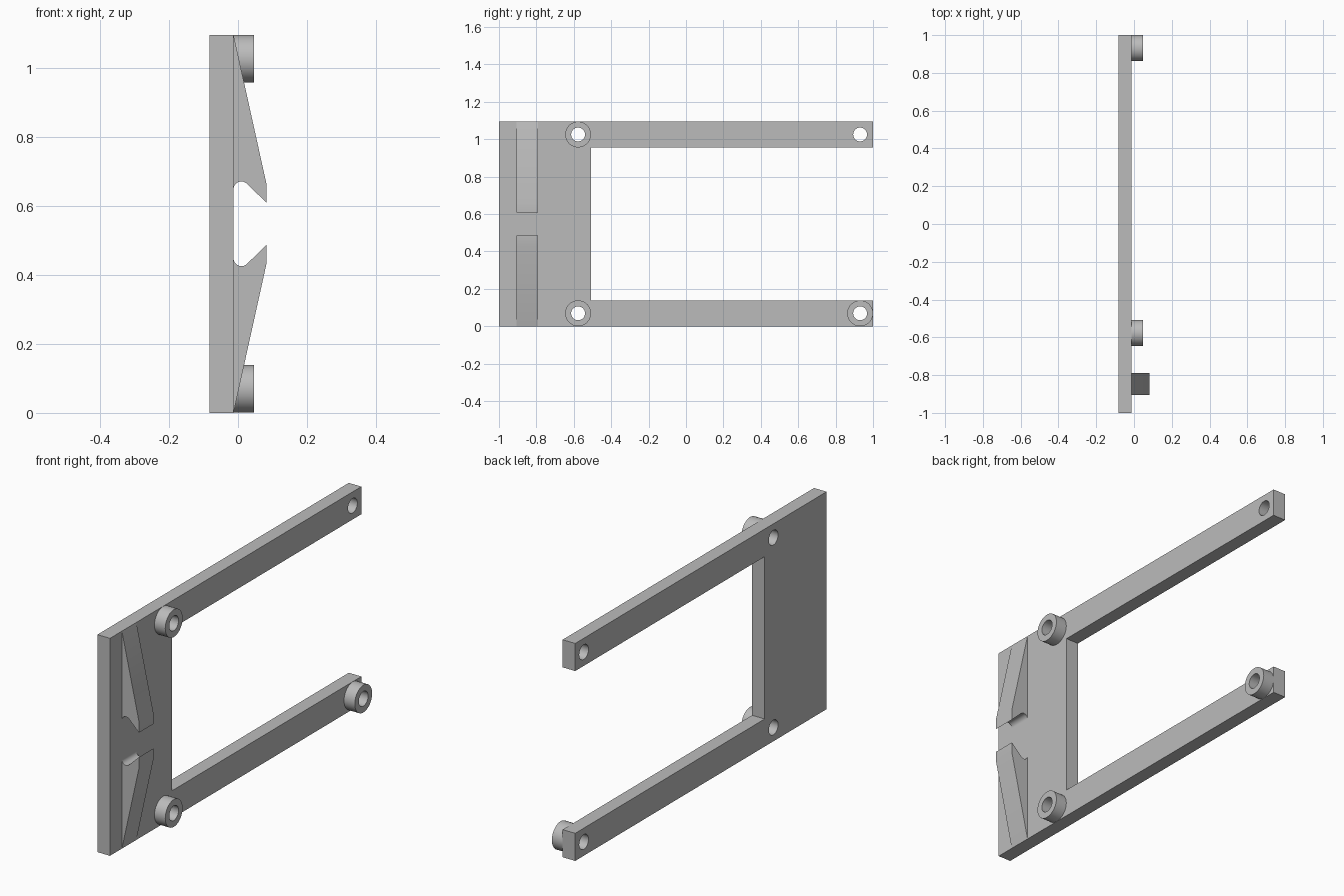
import bpy, bmesh, math
from mathutils import Matrix, Vector

cube = bpy.data.objects.get("Cube")
if cube:
    bpy.data.objects.remove(cube, do_unlink=True)

grey = bpy.data.materials.new("plain grey")
grey.use_nodes = True
grey.diffuse_color = (0.5, 0.5, 0.5, 1)
grey.node_tree.nodes["Principled BSDF"].inputs["Base Color"].default_value = (0.5, 0.5, 0.5, 1)

# Main dimensions
BACK, FACE, HEIGHT = -0.083, -0.013, 1.095
BAR = 0.139
HOLE_R, BOSS_R = 0.037, 0.069
LOW, HIGH = BAR / 2, HEIGHT - BAR / 2
NEAR, FAR = -0.577, 0.931


def arc(cx, cy, r, start=0, end=360, steps=48):
    span = math.radians(end - start)
    count = steps if abs(end - start) == 360 else steps + 1
    return [(cx + r * math.cos(math.radians(start) + span * i / steps),
             cy + r * math.sin(math.radians(start) + span * i / steps)) for i in range(count)]


def extrude_outline(name, loops, u, v, w, start, end):
    """Fill outlines (inner loops become holes) in plane u-v, extrude along w."""
    curve = bpy.data.curves.new(name, 'CURVE')
    curve.dimensions = '2D'
    curve.fill_mode = 'BOTH'
    curve.extrude = (end - start) / 2
    for loop in loops:
        spline = curve.splines.new('POLY')
        spline.points.add(len(loop) - 1)
        for point, (a, b) in zip(spline.points, loop):
            point.co = (a, b, 0, 1)
        spline.use_cyclic_u = True
    source = bpy.data.objects.new(name + " outline", curve)
    bpy.context.collection.objects.link(source)
    bpy.context.view_layer.update()
    mesh = bpy.data.meshes.new_from_object(
        source.evaluated_get(bpy.context.evaluated_depsgraph_get()))
    bpy.data.objects.remove(source, do_unlink=True)

    axes = Matrix((u, v, w)).transposed().to_4x4()
    mesh.transform(Matrix.Translation(Vector(w) * (start + end) / 2) @ axes)
    bm = bmesh.new()
    bm.from_mesh(mesh)
    bmesh.ops.remove_doubles(bm, verts=bm.verts, dist=0.0001)
    bmesh.ops.recalc_face_normals(bm, faces=bm.faces)
    bm.to_mesh(mesh)
    bm.free()
    mesh.name = name
    mesh.materials.clear()
    mesh.materials.append(grey)
    obj = bpy.data.objects.new(name, mesh)
    bpy.context.collection.objects.link(obj)
    bpy.ops.object.select_all(action='DESELECT')
    obj.select_set(True)
    bpy.context.view_layer.objects.active = obj
    bpy.ops.object.shade_smooth_by_angle(angle=math.radians(30))
    return obj


X, Y, Z = (1, 0, 0), (0, 1, 0), (0, 0, 1)

# Plate with two arms and four screw holes
inner = -0.507
outline = [(-1, 0), (1, 0), (1, BAR), (inner, BAR),
           (inner, HEIGHT - BAR), (1, HEIGHT - BAR), (1, HEIGHT), (-1, HEIGHT)]
holes = [arc(y, z, HOLE_R) for y in (NEAR, FAR) for z in (LOW, HIGH)]
extrude_outline("bracket_plate", [outline] + holes, Y, Z, X, BACK, FACE)

# Ring standoffs; the far upper hole has none
for name, y, z in (("upper_front_standoff", NEAR, HIGH),
                   ("lower_front_standoff", NEAR, LOW),
                   ("lower_rear_standoff", FAR, LOW)):
    extrude_outline(name, [arc(y, z, BOSS_R), arc(y, z, HOLE_R)], Y, Z, X, FACE, 0.047)

# Pair of facing clip hooks with a rounded throat
throat = arc(FACE + 0.023, 0.647, 0.023, 180, 45, 16)
upper = [(FACE, HEIGHT)] + throat + [(0.082, 0.609), (0.082, 0.665)]
lower = [(x, HEIGHT - z) for x, z in upper]
for name, profile in (("upper_clip_hook", upper), ("lower_clip_hook", lower)):
    extrude_outline(name, [profile], X, Z, (0, -1, 0), 0.79, 0.905)
